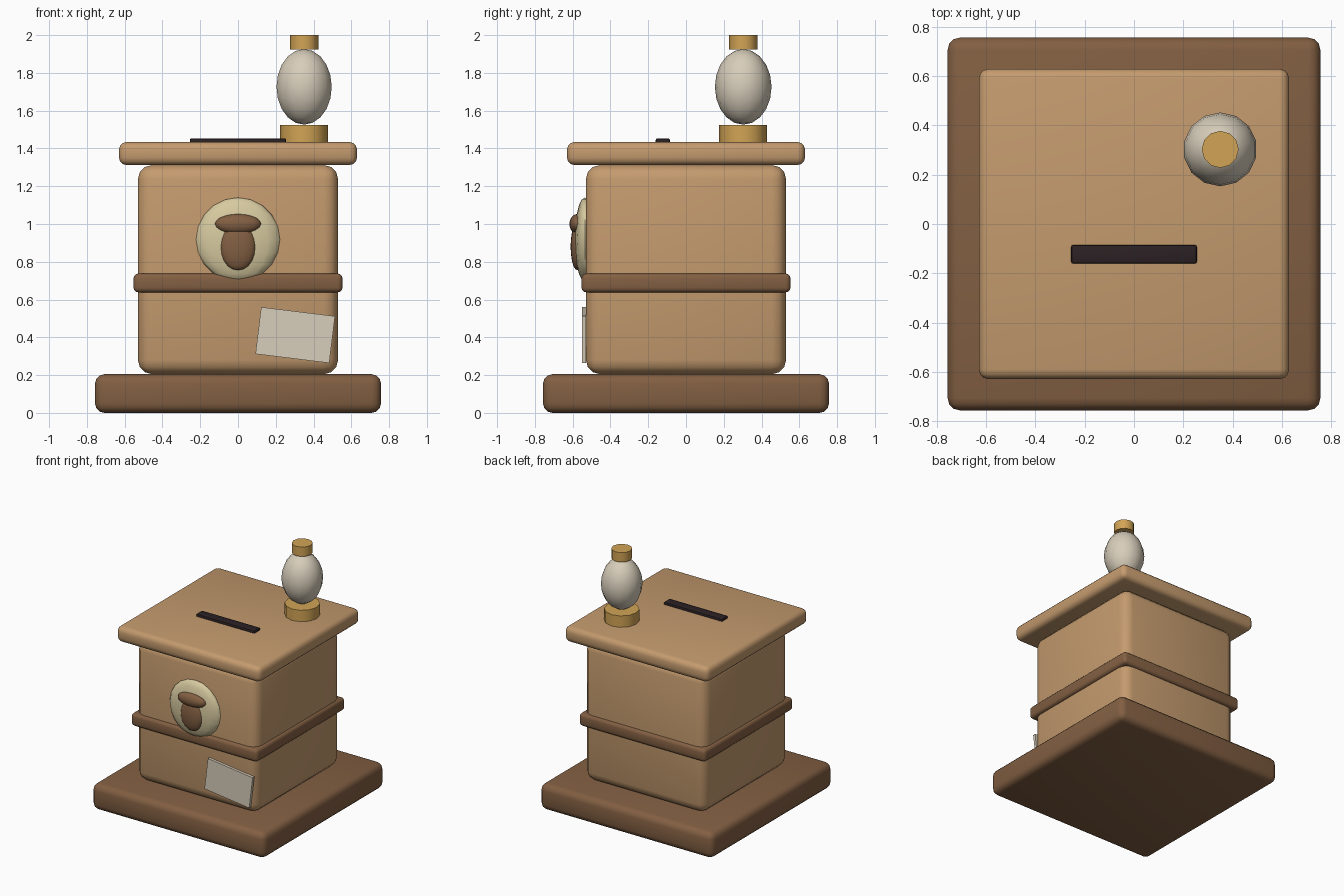
import bpy, math

if "Cube" in bpy.data.objects:
    bpy.data.objects.remove(bpy.data.objects["Cube"])


def material(name, rgb):
    m = bpy.data.materials.new(name)
    m.diffuse_color = (*rgb, 1)
    m.use_nodes = True
    m.node_tree.nodes["Principled BSDF"].inputs["Base Color"].default_value = m.diffuse_color
    return m


TAN = material("light wood", (0.55, 0.325, 0.155))
BROWN = material("dark wood", (0.225, 0.115, 0.055))
IVORY = material("ivory", (0.68, 0.61, 0.49))
CREAM = material("cream badge", (0.68, 0.59, 0.35))
BRASS = material("brass", (0.64, 0.37, 0.09))
DARK = material("dark slot", (0.024, 0.015, 0.017))


def finish(ob, name, mat, angle=40):
    ob.name = name
    ob.data.materials.append(mat)
    bpy.ops.object.shade_smooth_by_angle(angle=math.radians(angle))
    return ob


def box(name, mat, loc, size, bevel=0.0, segments=3, tilt=0.0):
    bpy.ops.mesh.primitive_cube_add(size=1, location=loc)
    ob = bpy.context.object
    ob.scale = size
    bpy.ops.object.transform_apply(location=False, rotation=False, scale=True)
    ob.rotation_euler.y = tilt
    if bevel:
        mod = ob.modifiers.new("rounded edges", 'BEVEL')
        mod.width = bevel
        mod.segments = segments
        bpy.ops.object.modifier_apply(modifier=mod.name)
    return finish(ob, name, mat)


def slab(name, mat, half, z0, z1, bevel):
    return box(name, mat, (0, 0, (z0 + z1) / 2), (2 * half, 2 * half, z1 - z0), bevel)


def ellipsoid(name, mat, loc, radii, segments=16, rings=10):
    bpy.ops.mesh.primitive_uv_sphere_add(segments=segments, ring_count=rings, radius=1, location=loc)
    bpy.context.object.scale = radii
    bpy.ops.object.transform_apply(location=False, rotation=False, scale=True)
    return finish(bpy.context.object, name, mat, 60)


def cylinder(name, mat, x, y, z0, z1, radius):
    bpy.ops.mesh.primitive_cylinder_add(vertices=12, radius=radius, depth=z1 - z0,
                                        location=(x, y, (z0 + z1) / 2))
    return finish(bpy.context.object, name, mat)


# Square box stack
slab("base", BROWN, 0.757, 0.0, 0.205, 0.05)
slab("body", TAN, 0.53, 0.205, 1.312, 0.075)
slab("band", BROWN, 0.553, 0.638, 0.738, 0.025)
slab("lid", TAN, 0.63, 1.312, 1.434, 0.04)

# Coin slot on the lid
box("slot", DARK, (0, -0.123, 1.437), (0.51, 0.075, 0.032), 0.008, 2)

# Handle in the back right corner of the lid
HX, HY = 0.35, 0.303
cylinder("handle_foot", BRASS, HX, HY, 1.43, 1.524, 0.127)
ellipsoid("handle_grip", IVORY, (HX, HY, 1.726), (0.15, 0.15, 0.2), 14, 10)
cylinder("handle_cap", BRASS, HX, HY, 1.925, 2.0, 0.075)

# Round badge with an acorn
ellipsoid("badge", CREAM, (0, -0.535, 0.918), (0.222, 0.055, 0.222))
ellipsoid("acorn_nut", BROWN, (0, -0.575, 0.88), (0.095, 0.036, 0.125))
ellipsoid("acorn_cap", BROWN, (0, -0.575, 1.0), (0.122, 0.042, 0.053))

# Tilted paper label
box("label", IVORY, (0.303, -0.54, 0.412), (0.394, 0.022, 0.25), tilt=math.radians(7))
